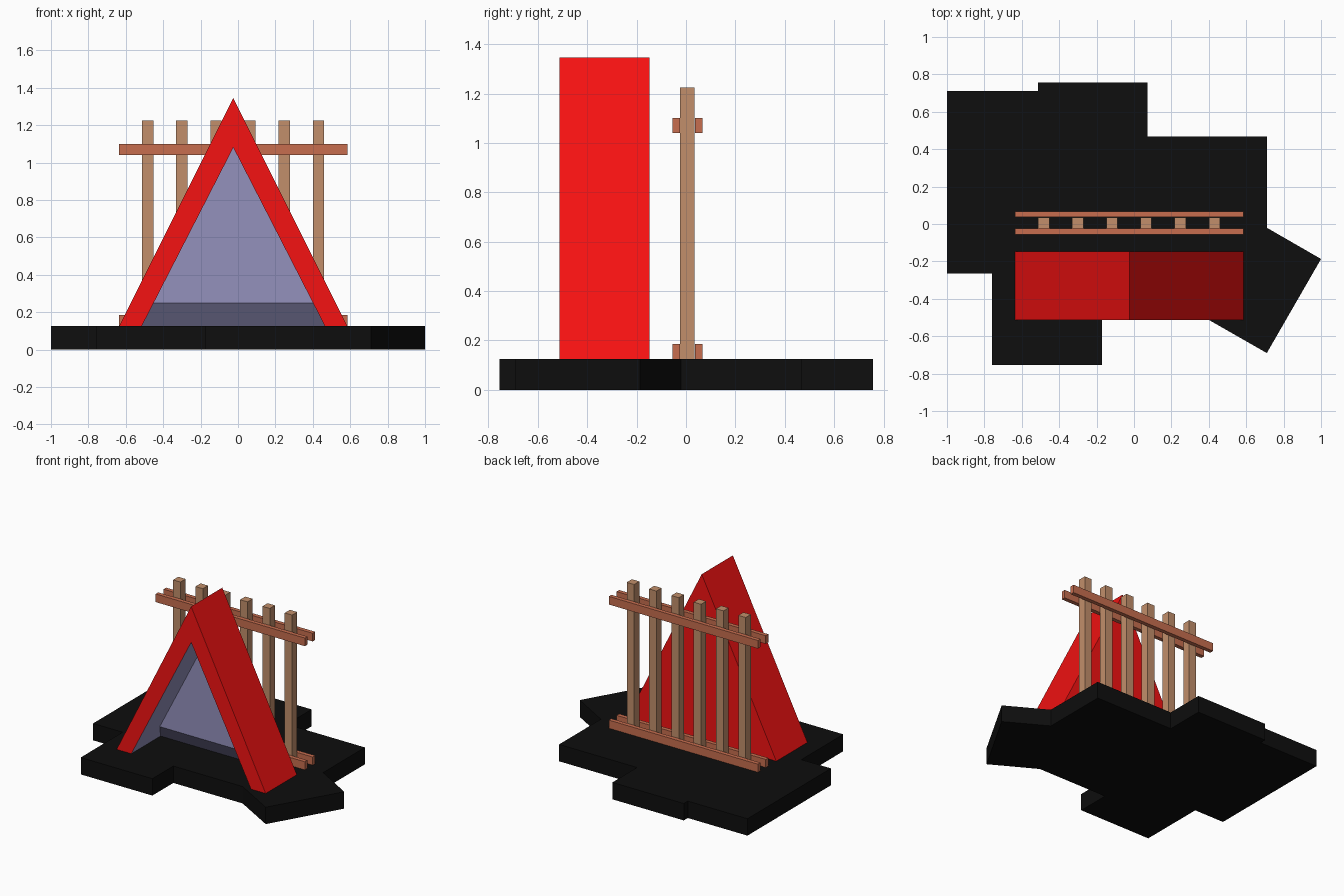
import bpy, bmesh

if "Cube" in bpy.data.objects:
    bpy.data.objects.remove(bpy.data.objects["Cube"])


def material(name, rgb):
    lin = [((c + 0.055) / 1.055) ** 2.4 if c > 0.04 else c / 12.92 for c in rgb]
    m = bpy.data.materials.new(name)
    m.diffuse_color = (*lin, 1)
    m.use_nodes = True
    m.node_tree.nodes["Principled BSDF"].inputs["Base Color"].default_value = m.diffuse_color
    return m


BLACK = material("black", (0.055, 0.055, 0.055))
RED = material("red", (0.96, 0.07, 0.07))
LILAC = material("lilac", (0.58, 0.57, 0.74))
WOOD = material("wood", (0.76, 0.56, 0.42))
RAIL = material("rail_wood", (0.78, 0.43, 0.31))


def finish(bm, name, *mats):
    me = bpy.data.meshes.new(name)
    bm.to_mesh(me)
    bm.free()
    for m in mats:
        me.materials.append(m)
    ob = bpy.data.objects.new(name, me)
    bpy.context.collection.objects.link(ob)
    return ob


def box(name, lo, hi, mat):
    bm = bmesh.new()
    bmesh.ops.create_cube(bm, size=1)
    for v in bm.verts:
        v.co = [(a + b) / 2 + c * (b - a) for a, b, c in zip(lo, hi, v.co)]
    return finish(bm, name, mat)


# ground slab: irregular outline pushed up
TOP = 0.125
outline = [(-1, 0.71), (-1, -0.265), (-0.758, -0.265), (-0.758, -0.755),
           (-0.172, -0.755), (-0.172, -0.51), (0.395, -0.51), (0.71, -0.69),
           (1.0, -0.187), (0.71, -0.02), (0.71, 0.468), (0.072, 0.468),
           (0.072, 0.757), (-0.512, 0.757), (-0.512, 0.71)]
bm = bmesh.new()
base = bm.faces.new([bm.verts.new((x, y, 0)) for x, y in outline])
ext = bmesh.ops.extrude_face_region(bm, geom=[base], use_keep_orig=True)
for v in ext["geom"]:
    if isinstance(v, bmesh.types.BMVert):
        v.co.z = TOP
bmesh.ops.recalc_face_normals(bm, faces=bm.faces)
finish(bm, "ground_slab", BLACK)

# tent: red triangular shell with a recessed lilac interior
CX, FRONT, BACK = -0.025, -0.512, -0.148
WALL, FOOT = -0.27, -0.17
bm = bmesh.new()


def tri(half, y, z0, z1):
    return [bm.verts.new(p) for p in
            ((CX - half, y, z0), (CX, y, z1), (CX + half, y, z0))]


of, ob_ = tri(0.61, FRONT, TOP, 1.345), tri(0.61, BACK, TOP, 1.345)
inf = tri(0.49, FRONT, TOP, 1.08)
wall = tri(0.426, WALL, 0.25, 1.08)
foot = [bm.verts.new((CX + s * 0.49, FOOT, TOP)) for s in (-1, 1)]
red = [(of[0], of[1], inf[1], inf[0]), (of[1], of[2], inf[2], inf[1]),
       (of[0], ob_[0], ob_[1], of[1]), (of[1], ob_[1], ob_[2], of[2]), ob_,
       (of[0], inf[0], foot[0], ob_[0]), (foot[0], foot[1], ob_[2], ob_[0]),
       (of[2], ob_[2], foot[1], inf[2])]
lilac = [wall, (inf[0], inf[1], wall[1], wall[0], foot[0]),
         (inf[2], foot[1], wall[2], wall[1], inf[1]),
         (wall[0], wall[2], foot[1], foot[0])]
for index, group in enumerate((red, lilac)):
    for vs in group:
        bm.faces.new(vs).material_index = index
bmesh.ops.recalc_face_normals(bm, faces=bm.faces)
finish(bm, "tent", RED, LILAC)

# fence posts
for i in range(6):
    x = -0.483 + i * 0.1826
    box(f"fence_post_{i + 1}", (x - 0.03, -0.025, 0.001), (x + 0.03, 0.035, 1.225), WOOD)

# fence rails, a pair at the bottom and a pair at the top
for level, z in (("lower", TOP), ("upper", 1.04)):
    for side, y in (("front", -0.055), ("back", 0.037)):
        box(f"{level}_{side}_rail", (-0.635, y, z), (0.585, y + 0.03, z + 0.06), RAIL)
